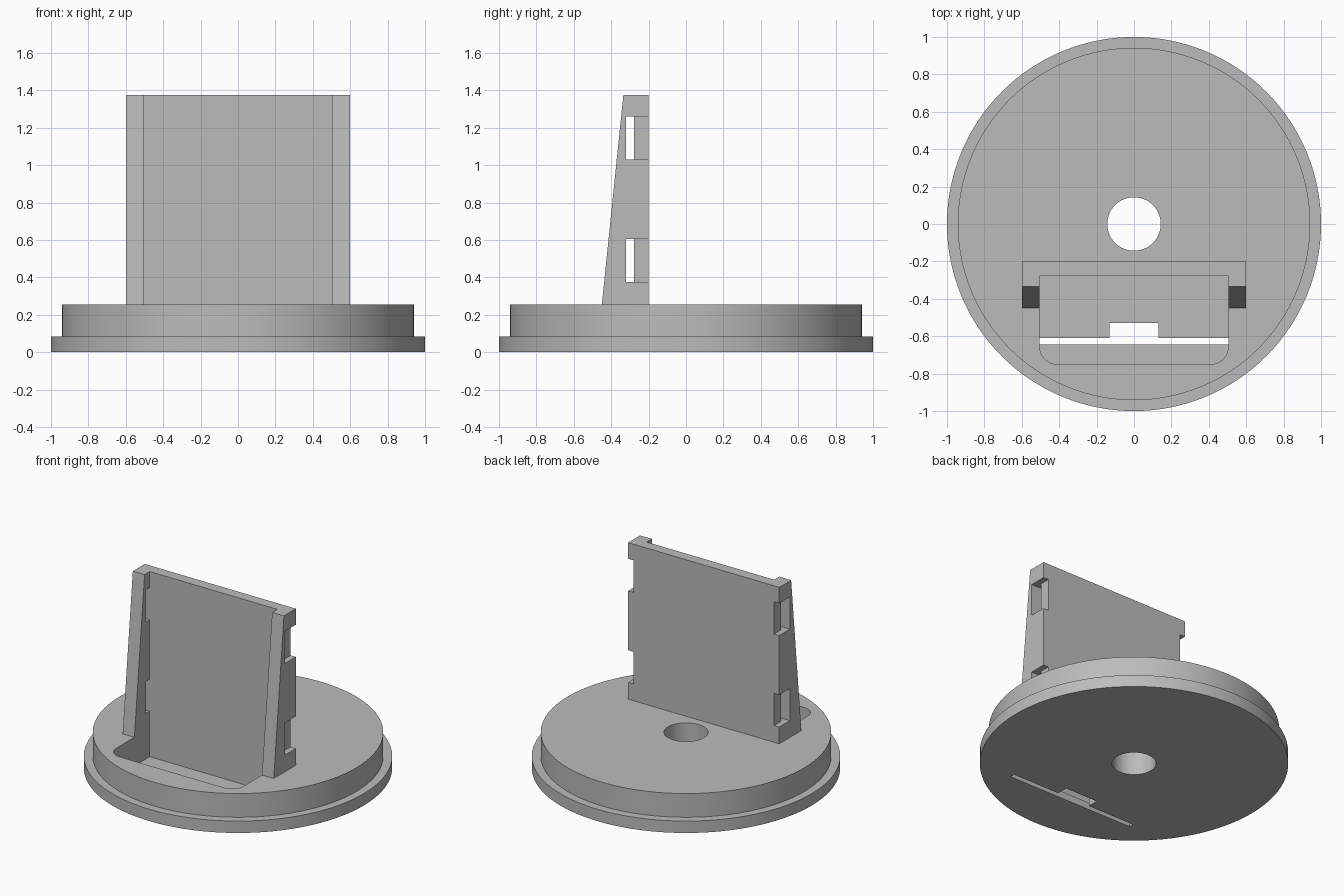
import bpy, bmesh, math

if "Cube" in bpy.data.objects:
    bpy.data.objects.remove(bpy.data.objects["Cube"])

grey = bpy.data.materials.new("light_grey")
grey.diffuse_color = (0.5, 0.5, 0.5, 1)
grey.use_nodes = True
grey.node_tree.nodes["Principled BSDF"].inputs["Base Color"].default_value = grey.diffuse_color


def prism(name, outline, axis, lo, hi):
    """Extrude a 2D outline along x (outline = y,z) or z (outline = x,y)."""
    bm = bmesh.new()
    place = (lambda p: (lo, p[0], p[1])) if axis == 'x' else (lambda p: (p[0], p[1], lo))
    face = bm.faces.new([bm.verts.new(place(p)) for p in outline])
    moved = bmesh.ops.extrude_face_region(bm, geom=[face])['geom']
    step = (hi - lo, 0, 0) if axis == 'x' else (0, 0, hi - lo)
    bmesh.ops.translate(bm, vec=step, verts=[v for v in moved if isinstance(v, bmesh.types.BMVert)])
    bmesh.ops.recalc_face_normals(bm, faces=bm.faces)
    mesh = bpy.data.meshes.new(name)
    bm.to_mesh(mesh)
    bm.free()
    ob = bpy.data.objects.new(name, mesh)
    bpy.context.collection.objects.link(ob)
    mesh.materials.append(grey)
    return ob


def box(name, x0, x1, y0, y1, z0, z1):
    return prism(name, [(x0, y0), (x1, y0), (x1, y1), (x0, y1)], 'z', z0, z1)


def arc(cx, cy, r, a0, a1, n):
    return [(cx + r * math.cos(math.radians(a0 + (a1 - a0) * i / n)),
             cy + r * math.sin(math.radians(a0 + (a1 - a0) * i / n))) for i in range(n + 1)]


def circle(r, n):
    return arc(0, 0, r, 0, 360, n)[:-1]


def boolean(ob, tool, operation='DIFFERENCE'):
    mod = ob.modifiers.new("cut", 'BOOLEAN')
    mod.object, mod.operation, mod.solver = tool, operation, 'EXACT'
    bpy.context.view_layer.objects.active = ob
    bpy.ops.object.modifier_apply(modifier=mod.name)
    bpy.data.objects.remove(tool)


W, FRONT, PLATE = 0.505, -0.75, -0.277


def pocket():
    """Rounded recess that also hollows the front of the backrest."""
    r = 0.095
    outline = [(W, PLATE), (-W, PLATE)]
    outline += arc(-W + r, FRONT + r, r, 180, 270, 8) + arc(W - r, FRONT + r, r, 270, 360, 8)
    return prism("pocket_cutter", outline, 'z', 0.05, 1.6)


# Stepped round base
base = prism("round_base", circle(1.0, 128), 'z', 0, 0.085)
boolean(base, prism("upper_step", circle(0.942, 128), 'z', 0.04, 0.255), 'UNION')
boolean(base, prism("centre_hole", circle(0.143, 64), 'z', -0.1, 0.5))
boolean(base, pocket())

# Thin slot with a cable notch through the pocket floor
boolean(base, prism("slot", [(-W + .001, -0.645), (W - .001, -0.645), (W - .001, -0.61), (0.13, -0.61),
                             (0.13, -0.53), (-0.13, -0.53), (-0.13, -0.61), (-W + .001, -0.61)],
                    'z', -0.1, 0.15))

# Tapered backrest: rear plate with two side walls
backrest = prism("backrest", [(-0.45, 0.255), (-0.2, 0.255), (-0.2, 1.375), (-0.335, 1.375)],
                 'x', -0.598, 0.598)
boolean(backrest, pocket())

# Side windows: open through the wall, shallow notch into the plate edge
for z0, z1 in ((0.375, 0.605), (1.03, 1.26)):
    for s in (-1, 1):
        for inner, y0, y1 in ((0.48, -0.32, PLATE), (0.557, -0.3, -0.1)):
            x0, x1 = sorted((s * inner, s * 0.7))
            boolean(backrest, box("window", x0, x1, y0, y1, z0, z1))

# Smooth round sides, crisp edges
for ob in (base, backrest):
    bpy.ops.object.select_all(action='DESELECT')
    ob.select_set(True)
    bpy.context.view_layer.objects.active = ob
    bpy.ops.object.shade_smooth_by_angle(angle=math.radians(30))
